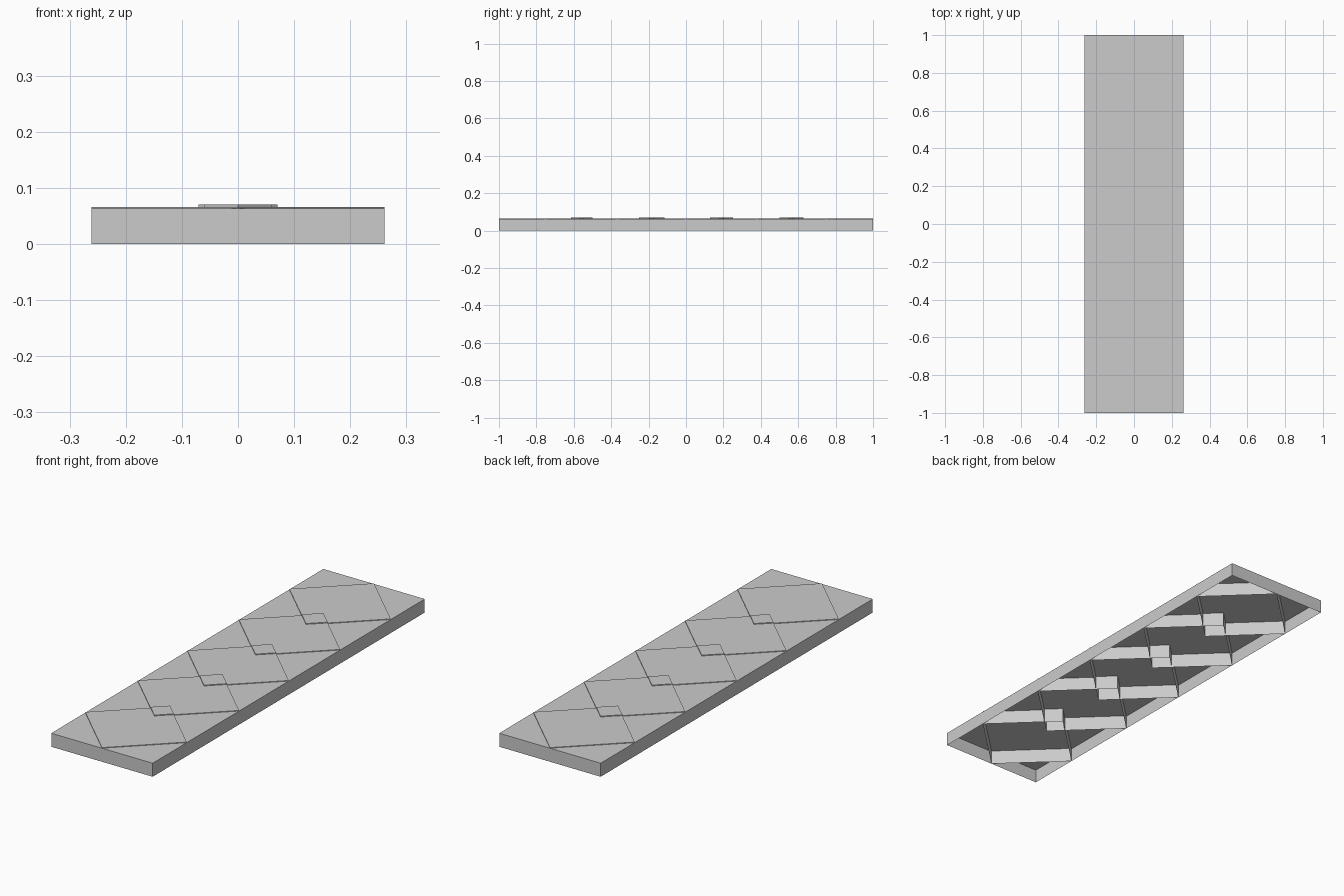
import bpy, bmesh

if "Cube" in bpy.data.objects:
    bpy.data.objects.remove(bpy.data.objects["Cube"])

W, L = 0.261, 1.0                 # half width and half length
H = 0.25                          # half length of a diamond
Z_BASE, Z_DIAMOND, Z_KNOT = 0.063, 0.066, 0.07
CENTRES = [-0.75, -0.365, 0.0, 0.378, 0.75]


def shell(name, points, height, low=0.0, top=True):
    """Open-bottomed prism: side walls plus an optional lid."""
    bm = bmesh.new()
    lower = [bm.verts.new((x, y, low)) for x, y in points]
    upper = [bm.verts.new((x, y, height)) for x, y in points]
    n = len(points)
    for i in range(n):
        j = (i + 1) % n
        bm.faces.new((lower[i], lower[j], upper[j], upper[i]))
    if top:
        bm.faces.new(upper)
    return finish(name, bm)


def finish(name, bm):
    mesh = bpy.data.meshes.new(name)
    bm.to_mesh(mesh)
    bm.free()
    obj = bpy.data.objects.new(name, mesh)
    bpy.context.collection.objects.link(obj)
    return obj


# Overlaps of neighbouring diamonds: (bottom, middle, top, half width)
overlaps = []
for a, b in zip(CENTRES, CENTRES[1:]):
    overlaps.append((b - H, (a + b) / 2, a + H, W * (1 - (b - a) / (2 * H))))

# Outer rim
shell("outer_rim", [(-W, -L), (W, -L), (W, L), (-W, L)], Z_BASE, top=False)

# Triangular flat areas of the top along both long sides
bm = bmesh.new()
for s in (1, -1):
    triangles = [[(0, -L), (s * W, -L), (s * W, CENTRES[0])],
                 [(s * W, CENTRES[-1]), (s * W, L), (0, L)]]
    for a, b, (_, mid, _, w) in zip(CENTRES, CENTRES[1:], overlaps):
        triangles.append([(s * W, a), (s * W, b), (s * w, mid)])
    for tri in triangles:
        bm.faces.new([bm.verts.new((x, y, Z_BASE)) for x, y in tri][::s])
finish("top_triangles", bm)

# Large diamonds, notched where a neighbour crosses
for i, c in enumerate(CENTRES):
    if i:
        _, mid, top, w = overlaps[i - 1]
        pts = [(-w, mid), (0, top), (w, mid)]
    else:
        pts = [(0, c - H)]
    pts.append((W, c))
    if i < len(overlaps):
        bottom, mid, _, w = overlaps[i]
        pts += [(w, mid), (0, bottom), (-w, mid)]
    else:
        pts.append((0, c + H))
    pts.append((-W, c))
    shell(f"diamond_{i + 1}", pts, Z_DIAMOND)

# Small raised diamonds on the crossings
for i, (bottom, mid, top, w) in enumerate(overlaps):
    shell(f"crossing_{i + 1}", [(0, bottom), (w, mid), (0, top), (-w, mid)], Z_KNOT)
